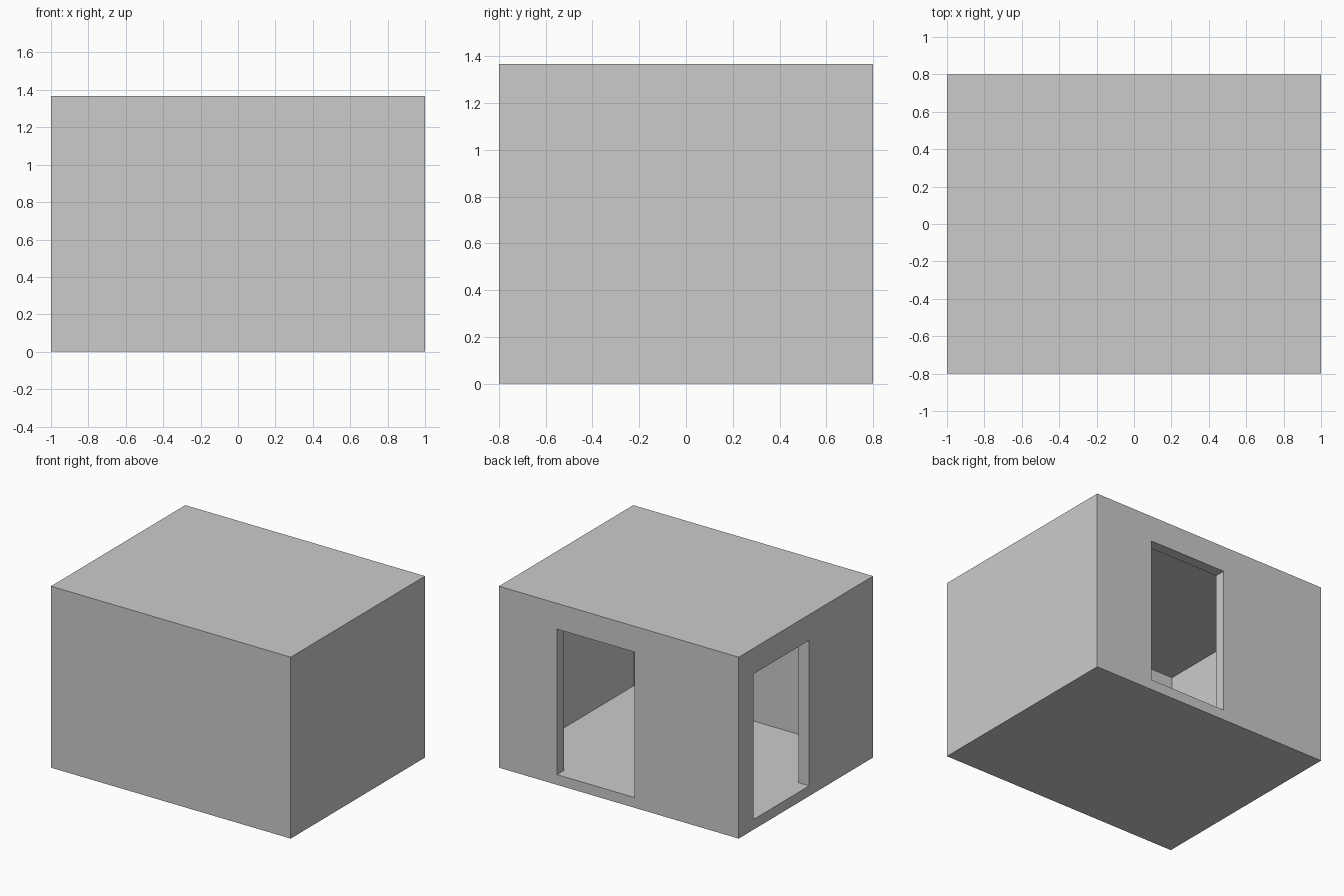
import bpy

if "Cube" in bpy.data.objects:
    bpy.data.objects.remove(bpy.data.objects["Cube"])


def box(name, lo, hi):
    """Axis-aligned box between two corners."""
    centre = [(a + b) / 2 for a, b in zip(lo, hi)]
    bpy.ops.mesh.primitive_cube_add(size=1, location=centre)
    ob = bpy.context.object
    ob.name = name
    ob.scale = [b - a for a, b in zip(lo, hi)]
    bpy.ops.object.transform_apply(location=True, rotation=True, scale=True)
    return ob


def cut(target, cutter):
    """Subtract the cutter, then remove it."""
    cutter.hide_render = True
    mod = target.modifiers.new(cutter.name, 'BOOLEAN')
    mod.operation = 'DIFFERENCE'
    mod.solver = 'EXACT'
    mod.object = cutter
    bpy.context.view_layer.objects.active = target
    bpy.ops.object.modifier_apply(modifier=mod.name)
    bpy.data.objects.remove(cutter, do_unlink=True)


FLOOR, LINTEL, CEILING, HEIGHT = 0.077, 1.174, 1.276, 1.368

# Solid block of the room
room = box("room_shell", (-1, -0.8, 0), (1, 0.8, HEIGHT))

# Hollow interior
cut(room, box("interior_cutter", (-0.91, -0.68, FLOOR), (0.91, 0.72, CEILING)))

# Doorway in the back wall, level with the floor
cut(room, box("back_doorway_cutter", (-0.13, 0.6, FLOOR), (0.515, 0.9, LINTEL)))

# Doorway in the left wall, level with the floor
cut(room, box("left_doorway_cutter", (-1.1, -0.04, FLOOR), (-0.8, 0.622, LINTEL)))
